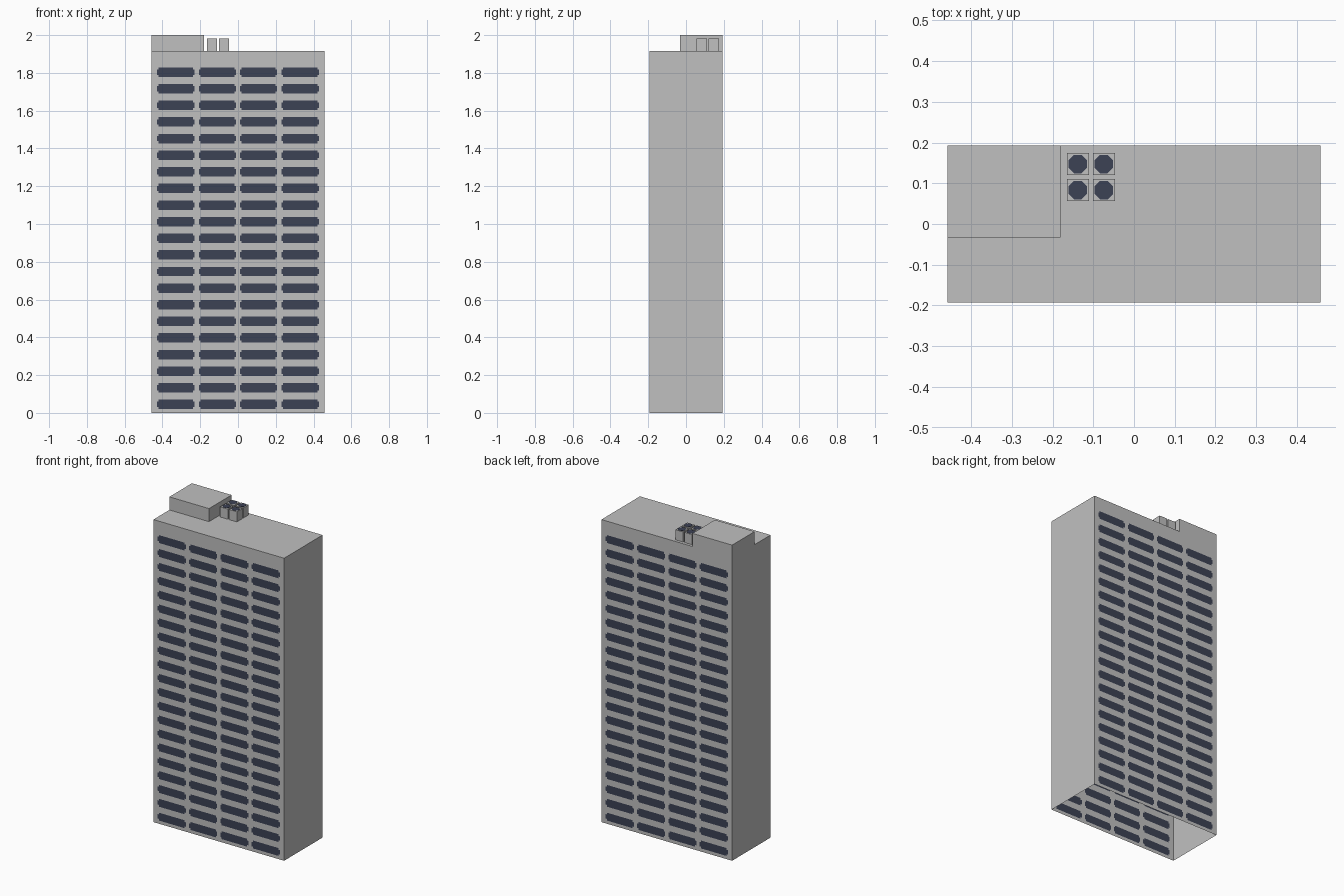
import bpy, bmesh, math
from mathutils import Matrix, Vector

if "Cube" in bpy.data.objects:
    bpy.data.objects.remove(bpy.data.objects["Cube"])

W, D, ROOF, TOP = 0.458, 0.1925, 1.917, 2.0


def material(name, rgb):
    m = bpy.data.materials.new(name)
    m.diffuse_color = (*rgb, 1)
    m.use_nodes = True
    m.node_tree.nodes["Principled BSDF"].inputs["Base Color"].default_value = m.diffuse_color
    return m


concrete = material("concrete grey", (0.53, 0.53, 0.53))
glass = material("dark blue glass", (0.045, 0.054, 0.089))


def finish(name, bm, mats):
    mesh = bpy.data.meshes.new(name)
    bm.to_mesh(mesh)
    bm.free()
    for m in mats:
        mesh.materials.append(m)
    obj = bpy.data.objects.new(name, mesh)
    bpy.context.collection.objects.link(obj)
    return obj


def open_box(x0, x1, y0, y1, z0, z1):
    """Box without its bottom face."""
    bm = bmesh.new()
    mat = (Matrix.Translation(((x0 + x1) / 2, (y0 + y1) / 2, (z0 + z1) / 2))
           @ Matrix.Diagonal((x1 - x0, y1 - y0, z1 - z0, 1)))
    bmesh.ops.create_cube(bm, size=1, matrix=mat)
    bm.normal_update()
    bottom = [f for f in bm.faces if f.normal.z < -0.9]
    bmesh.ops.delete(bm, geom=bottom, context='FACES_ONLY')
    return bm


# Tower: window bands cut into the front and back walls
columns = [(-0.428, -0.231), (-0.207, -0.011), (0.011, 0.207), (0.231, 0.428)]
rows = [0.045 + i * 1.759 / 20 for i in range(21)]
END, HALF, CORE = 0.008, 0.025, 0.014   # end notch width, half heights


def is_glass(p):
    dz = min(abs(p.z - r) for r in rows)
    for a, b in columns:
        if a < p.x < b:
            return dz < (HALF if a + END < p.x < b - END else CORE)
    return False


def cut(bm, co, no):
    walls = [f for f in bm.faces if abs(f.normal.y) > 0.9]
    edges = {e for f in walls for e in f.edges}
    verts = {v for f in walls for v in f.verts}
    bmesh.ops.bisect_plane(bm, geom=walls + list(edges) + list(verts),
                           dist=1e-6, plane_co=co, plane_no=no)
    bm.normal_update()


tower = open_box(-W, W, -D, D, 0, ROOF)
for a, b in columns:
    for x in (a, a + END, b - END, b):
        cut(tower, Vector((x, 0, 0)), Vector((1, 0, 0)))
for r in rows:
    for dz in (-HALF, -CORE, CORE, HALF):
        cut(tower, Vector((0, 0, r + dz)), Vector((0, 0, 1)))
for f in tower.faces:
    if abs(f.normal.y) > 0.9 and is_glass(f.calc_center_median()):
        f.material_index = 1
finish("tower", tower, [concrete, glass])

# Rooftop plant room in the back left corner
finish("plant_room", open_box(-W, -0.18, -0.033, D, ROOF, TOP), [concrete])

# Four cooling units, each with an octagonal fan plate on top
UNIT_TOP, S = 1.981, 0.027
for i, x in enumerate((-0.138, -0.074)):
    for j, y in enumerate((0.083, 0.147)):
        finish(f"cooling_unit_{i}{j}",
               open_box(x - S, x + S, y - S, y + S, ROOF, UNIT_TOP), [concrete])
        fan = bmesh.new()
        bmesh.ops.create_cone(
            fan, cap_ends=True, segments=8, radius1=0.0245, radius2=0.0245, depth=0.002,
            matrix=Matrix.Translation((x, y, UNIT_TOP + 0.0005)) @ Matrix.Rotation(math.pi / 8, 4, 'Z'))
        finish(f"fan_{i}{j}", fan, [glass])
